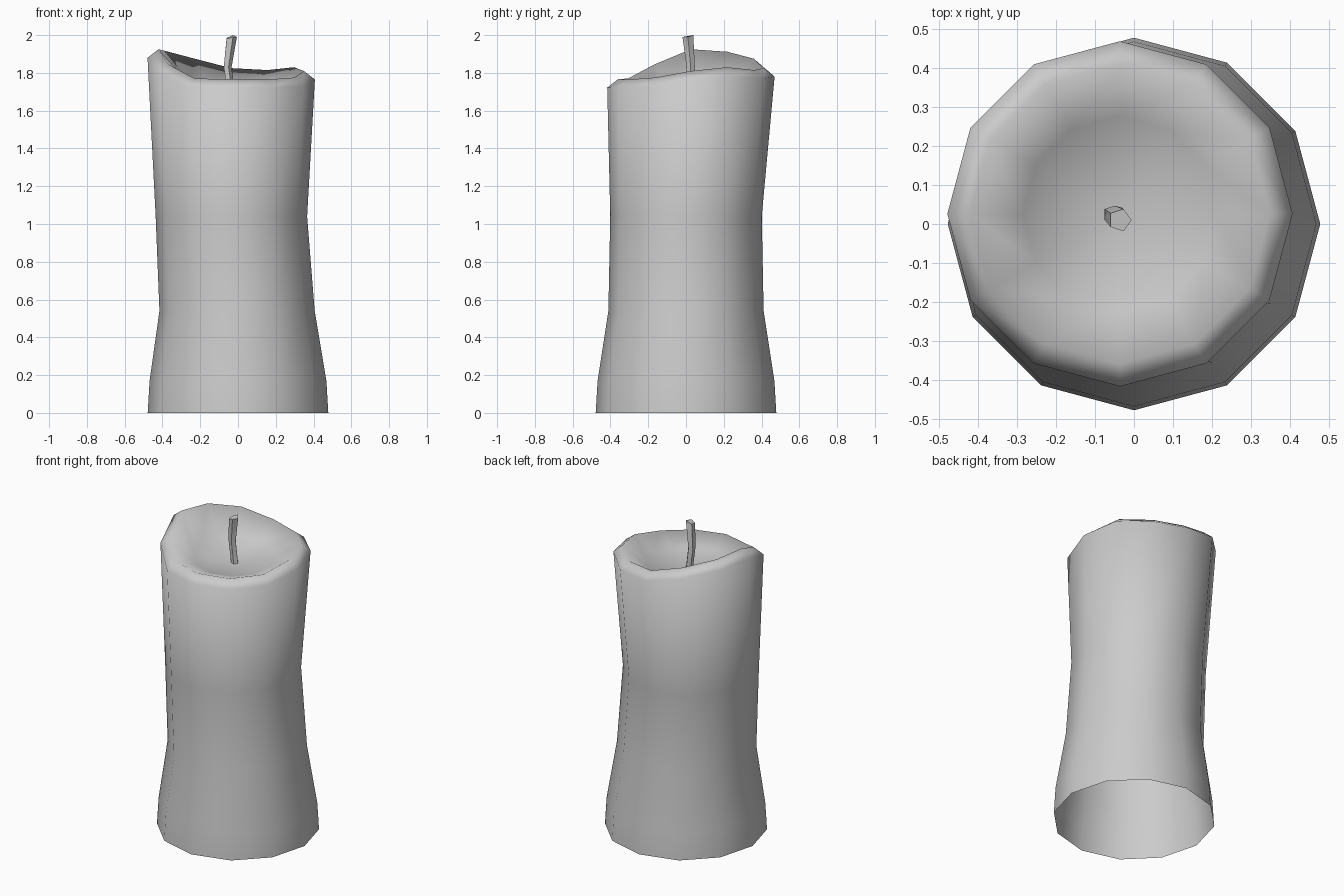
import bpy, bmesh
from math import cos, sin, pi

if "Cube" in bpy.data.objects:
    bpy.data.objects.remove(bpy.data.objects["Cube"])


def ring(bm, n, cx, cy, r, zs):
    return [bm.verts.new((cx + r * cos(2 * pi * i / n), cy + r * sin(2 * pi * i / n), zs[i]))
            for i in range(n)]


def loft(name, n, rings, tip=None, angle=60):
    bm = bmesh.new()
    loops = [ring(bm, n, *r) for r in rings]
    for a, b in zip(loops, loops[1:]):
        for i in range(n):
            j = (i + 1) % n
            bm.faces.new((a[i], a[j], b[j], b[i]))
    if tip:
        t = bm.verts.new(tip)
        for i in range(n):
            bm.faces.new((loops[-1][i], loops[-1][(i + 1) % n], t))
    else:
        bm.faces.new(loops[-1])
    me = bpy.data.meshes.new(name)
    bm.to_mesh(me)
    bm.free()
    ob = bpy.data.objects.new(name, me)
    bpy.context.collection.objects.link(ob)
    bpy.ops.object.select_all(action='DESELECT')
    ob.select_set(True)
    bpy.context.view_layer.objects.active = ob
    bpy.ops.object.shade_smooth_by_angle(angle=angle * pi / 180)
    return ob


# Wax body: open bottom, leaning waist, uneven melted rim and bowl
N = 12
rim = [1.81, 1.83, 1.815, 1.825, 1.875, 1.912, 1.925, 1.845, 1.77, 1.767, 1.765, 1.775]
outer = [z - 0.045 for z in rim]
bowl = [1.725 + 0.3 * (z - 1.79) for z in rim]
loft("candle_wax", N, [
    (0, 0, 0.478, [0] * N),
    (0, 0, 0.468, [0.17] * N),
    (-0.005, 0, 0.411, [0.54] * N),
    (-0.035, 0, 0.401, [1.04] * N),
    (-0.036, 0.026, 0.443, outer),
    (-0.036, 0.026, 0.385, rim),
    (-0.036, 0.026, 0.25, bowl),
], tip=(-0.036, 0.02, 1.69), angle=100)

# Bent five-sided wick
W = 5
loft("wick", W, [
    (-0.035, 0.02, 0.022, [1.68] * W),
    (-0.057, 0.025, 0.023, [1.83] * W),
    (-0.036, 0.01, 0.030, [1.99, 2.0, 1.985, 1.98, 1.99]),
], angle=40)
